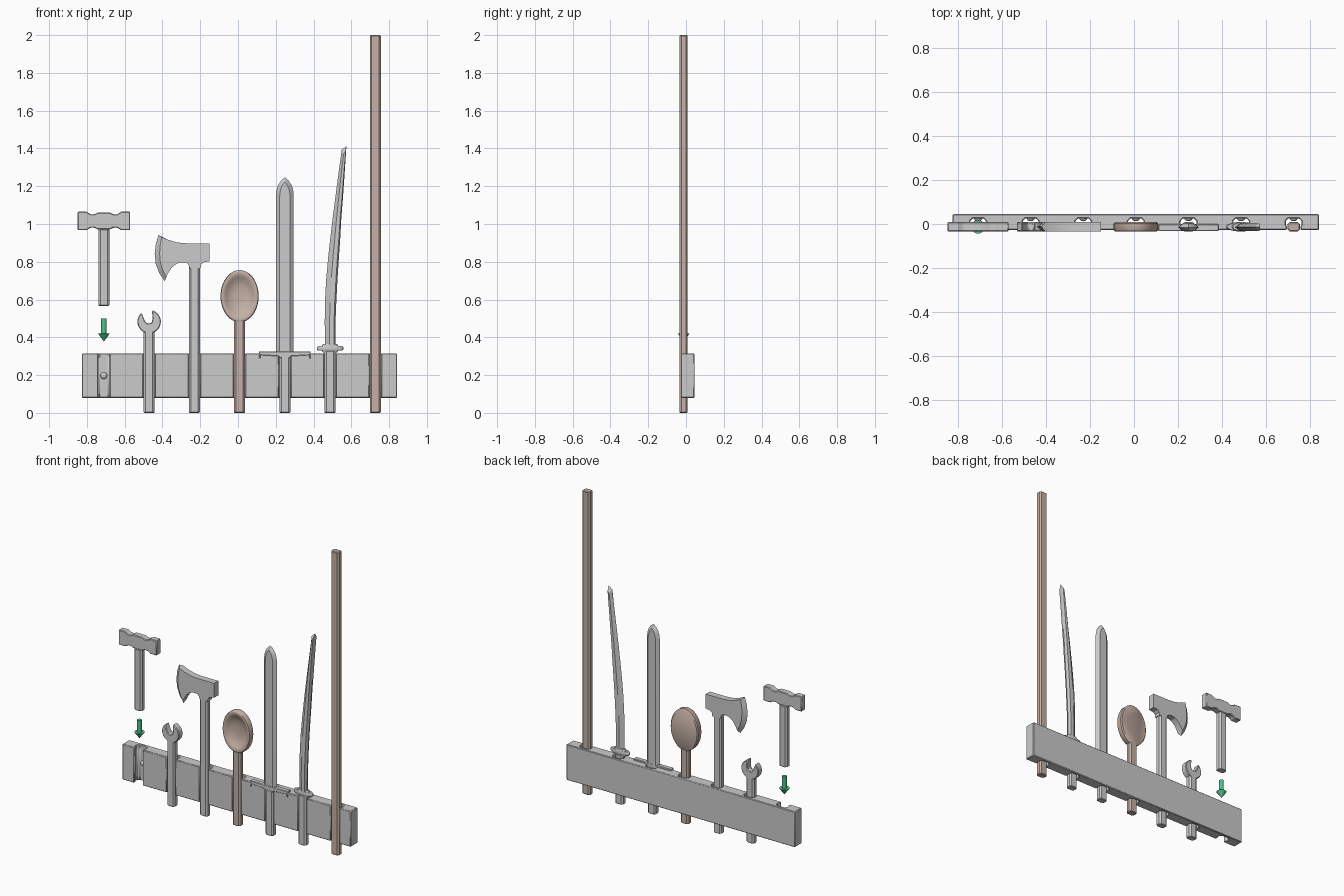
import bpy, bmesh, math
from math import sin, cos, pi, radians

if "Cube" in bpy.data.objects:
    bpy.data.objects.remove(bpy.data.objects["Cube"])

Y0, Y1 = -0.034, 0.009            # front and back of every tool
YM = (Y0 + Y1) / 2
X = [0.0085 + 0.2395 * i for i in range(-3, 4)]   # slot positions


def material(name, rgb):
    m = bpy.data.materials.new(name)
    m.diffuse_color = (*rgb, 1)
    m.use_nodes = True
    m.node_tree.nodes["Principled BSDF"].inputs["Base Color"].default_value = m.diffuse_color
    return m


wood = material("wood", (0.56, 0.44, 0.38))
green = material("green", (0.08, 0.55, 0.28))


def finish(name, bm, bevel=0, mat=None, smooth=30):
    bmesh.ops.recalc_face_normals(bm, faces=bm.faces)
    me = bpy.data.meshes.new(name)
    bm.to_mesh(me)
    bm.free()
    ob = bpy.data.objects.new(name, me)
    bpy.context.collection.objects.link(ob)
    if mat:
        me.materials.append(mat)
    if bevel:
        b = ob.modifiers.new("bevel", 'BEVEL')
        b.width, b.segments, b.limit_method = bevel, 1, 'ANGLE'
        b.angle_limit = radians(40)
    bpy.ops.object.select_all(action='DESELECT')
    ob.select_set(True)
    bpy.context.view_layer.objects.active = ob
    bpy.ops.object.shade_smooth_by_angle(angle=radians(smooth))
    return ob


def loft(name, rings, **kw):
    """Bridge closed rings of equal length and cap both ends."""
    bm = bmesh.new()
    vs = [[bm.verts.new(p) for p in r] for r in rings]
    n = len(vs[0])
    for a, b in zip(vs, vs[1:]):
        for i in range(n):
            j = (i + 1) % n
            bm.faces.new((a[i], a[j], b[j], b[i]))
    bm.faces.new(vs[0])
    bm.faces.new(vs[-1])
    bmesh.ops.remove_doubles(bm, verts=bm.verts, dist=1e-5)
    return finish(name, bm, **kw)


def plate(name, pts, y0=Y0, y1=Y1, **kw):
    """Extrude an x/z outline through y."""
    return loft(name, [[(x, y, z) for x, z in pts] for y in (y0, y1)], **kw)


def blade(name, outer, inner, y0, y1):
    """Outline at mid thickness, smaller outline on both faces."""
    ym = (y0 + y1) / 2
    return loft(name, [[(x, y, z) for x, z in p]
                       for p, y in ((inner, y0), (outer, ym), (inner, y1))], smooth=20)


def handle(name, x, z0, z1, mat=None):
    """Octagonal bar with softened ends."""
    def ring(z, e):
        w, d, c = 0.029 - e, (Y1 - Y0) / 2 - e, 0.01
        q = [(w, d - c), (w - c, d)]
        q += [(-a, b) for a, b in reversed(q)]
        q += [(-a, -b) for a, b in q]
        return [(x + a, YM + b, z) for a, b in q]
    return loft(name, [ring(z0, .004), ring(z0 + .004, 0), ring(z1 - .004, 0), ring(z1, .004)],
                mat=mat, smooth=20)


# rack board with undercut slots along the front
front, back = -0.027, 0.045
prof = [(0.842, back), (-0.826, back), (-0.826, front)]
for x in X:
    half = [(-0.031, front), (-0.031, -0.012), (-0.036, -0.004), (-0.036, 0.014), (-0.024, 0.026)]
    prof += [(x + a, b) for a, b in half] + [(x - a, b) for a, b in reversed(half)]
prof.append((0.842, front))
loft("rack_board", [[(a, b, z) for a, b in prof] for z in (0.08, 0.315)], bevel=0.004)

# detent bumps in the slots
for x in X:
    bm = bmesh.new()
    bmesh.ops.create_uvsphere(bm, u_segments=20, v_segments=12, radius=0.018)
    bmesh.ops.scale(bm, vec=(1, 0.75, 1), verts=bm.verts)
    bmesh.ops.translate(bm, vec=(x, 0.026, 0.197), verts=bm.verts)
    finish("slot_bump", bm, smooth=60)

# hammer
handle("hammer_handle", X[0], 0.567, 0.972)
q = [(0.139, 0.049), (0.092, 0.049), (0.08, 0.041), (0.066, 0.035), (0.05, 0.036), (0.033, 0.044)]
q += [(-a, b) for a, b in reversed(q)]
q += [(-a, -b) for a, b in q]
plate("hammer_head", [(X[0] + a, 1.016 + b) for a, b in q], bevel=0.004)

# insertion arrow
arrow = [(0.0, 0.378), (0.031, 0.42), (0.014, 0.42), (0.014, 0.5)]
loft("arrow", [[(X[0] + r * cos(2 * pi * i / 32), -0.0125 + r * sin(2 * pi * i / 32), z)
                for i in range(32)] for r, z in [(0.0005, 0.378)] + arrow[1:]], mat=green)

# wrench
handle("wrench_handle", X[1], 0, 0.434)
cz, r, d = 0.483, 0.062, radians(104)
head = []
for i in range(33):
    a = radians(130 + (436 - 130) * i / 32)
    head.append((X[1] + r * cos(a), cz + r * sin(a)))
for u, v in [(0.012, -0.022), (-0.008, -0.012), (-0.008, 0.012), (0.012, 0.022)]:
    head.append((X[1] + u * cos(d) - v * sin(d), cz + u * sin(d) + v * cos(d)))
plate("wrench_head", head, bevel=0.004)

# axe
handle("axe_handle", X[2], 0, 0.79)
edge = [(-0.421, 0.942), (-0.435, 0.895), (-0.441, 0.842), (-0.436, 0.79), (-0.417, 0.74), (-0.388, 0.697)]
inner_edge = [(-0.404, 0.93), (-0.412, 0.888), (-0.415, 0.842), (-0.411, 0.797), (-0.398, 0.755), (-0.38, 0.718)]
body = [(-0.373, 0.735), (-0.352, 0.768), (-0.325, 0.79), (-0.298, 0.797), (-0.274, 0.795),
        (-0.262, 0.784), (-0.256, 0.765), (-0.198, 0.765), (-0.196, 0.785), (-0.183, 0.797),
        (-0.15, 0.803), (-0.15, 0.898), (-0.275, 0.898), (-0.32, 0.902), (-0.37, 0.916)]
blade("axe_head", edge + body, inner_edge + body, Y0, Y1)

# spoon: elliptical rings from the back face round the rim into the bowl
handle("spoon_handle", X[3], 0, 0.49, wood)
rings = []
for s, y in [(0.94, Y1), (1, Y1 - .006), (1, Y0 + .008), (0.97, Y0 + .002), (0.92, Y0), (0.83, Y0 + .002),
             (0.74, -0.026), (0.62, -0.016), (0.48, -0.009), (0.32, -0.005), (0.12, -0.003)]:
    rings.append([(X[3] + 0.101 * s * cos(2 * pi * i / 48), y, 0.618 + 0.138 * s * sin(2 * pi * i / 48))
                  for i in range(48)])
loft("spoon_bowl", rings, mat=wood, smooth=40)

# straight sword
handle("sword_handle", X[4], 0, 0.3)


def mirrored(half, x):
    return [(x + a, z) for a, z in half] + [(x - a, z) for a, z in reversed(half)]


plate("sword_guard", mirrored([(0.026, 0.29), (0.035, 0.3), (0.128, 0.306), (0.13, 0.288),
                               (0.137, 0.288), (0.137, 0.326)], X[4]), -0.033, -0.001, bevel=0.003)
blade("sword_blade",
      mirrored([(0.047, 0.326), (0.047, 1.15), (0.044, 1.18), (0.036, 1.205), (0.02, 1.23), (0.001, 1.246)], X[4]),
      mirrored([(0.027, 0.326), (0.027, 1.15), (0.025, 1.17), (0.02, 1.19), (0.012, 1.208), (0.001, 1.222)], X[4]),
      -0.032, 0.002)

# curved sword
handle("curved_sword_handle", X[5], 0, 0.33)
for rx, ry, z0, z1 in [(0.07, 0.0215, 0.329, 0.355), (0.042, 0.02, 0.32, 0.365)]:
    loft("curved_sword_guard",
         [[(X[5] + rx * k * cos(2 * pi * i / 32), YM + ry * k * sin(2 * pi * i / 32), z) for i in range(32)]
          for k, z in [(0.9, z0), (1, z0 + .007), (1, z1 - .007), (0.9, z1)]])
left = [(0.461, 0.35), (0.459, 0.48), (0.461, 0.6), (0.467, 0.71), (0.477, 0.82), (0.488, 0.92),
        (0.501, 1.03), (0.514, 1.13), (0.531, 1.26), (0.549, 1.393)]
right = [(0.515, 0.35), (0.516, 0.48), (0.521, 0.6), (0.527, 0.71), (0.534, 0.82), (0.541, 0.92),
         (0.547, 1.03), (0.555, 1.13), (0.564, 1.26), (0.574, 1.412)]
mix = lambda t: [(a[0] + (b[0] - a[0]) * t, a[1] + (b[1] - a[1]) * t) for a, b in zip(left, right)]
inner = mix(0.45)[:-1] + [(0.559, 1.37)]
inner_right = mix(0.86)[:-1] + [(0.57, 1.385)]
blade("curved_sword_blade", left + right[::-1], inner + inner_right[::-1], -0.033, 0.004)

# long staff
handle("staff", X[6], 0, 2.0, wood)
